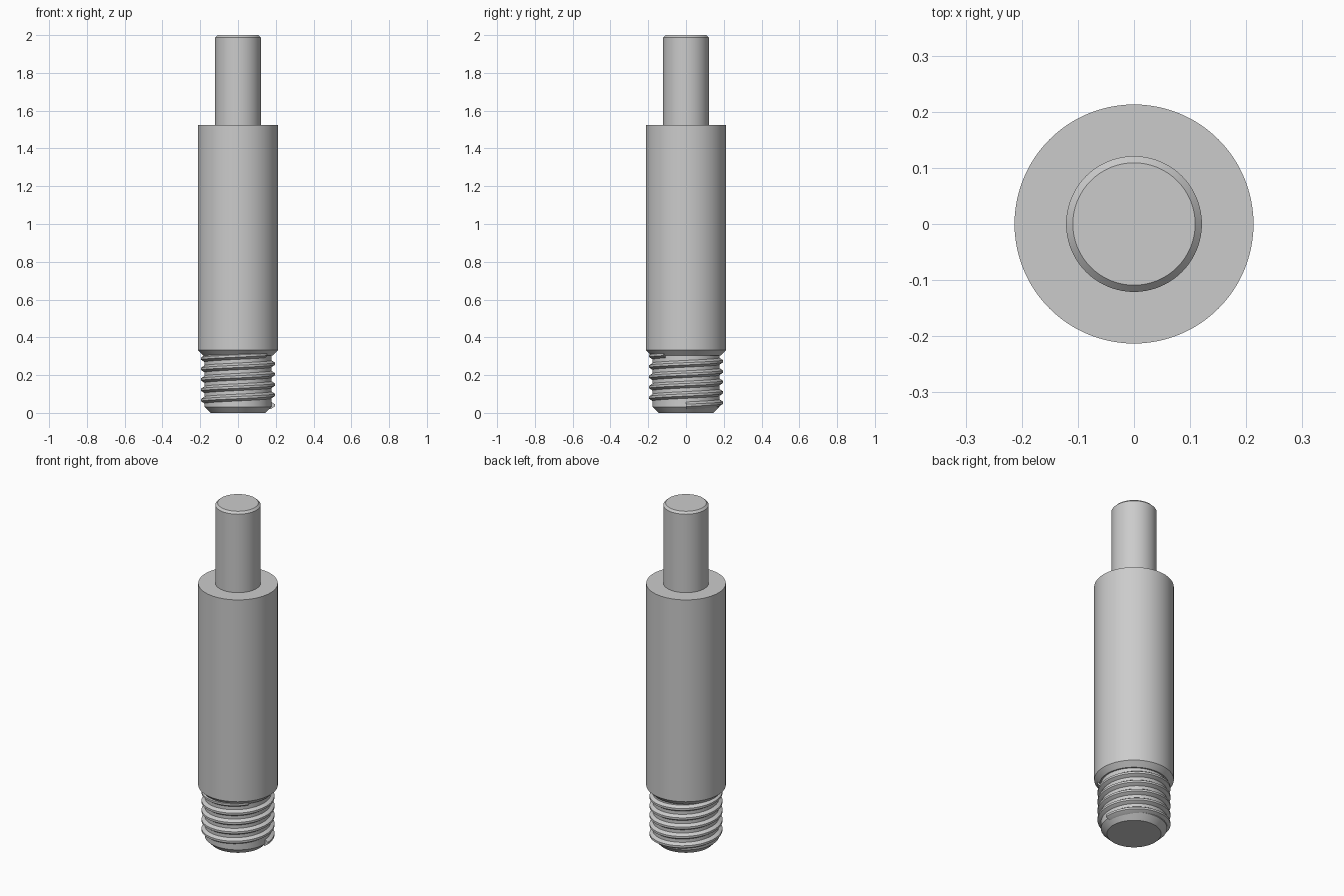
import bpy
import bmesh
from math import cos, sin, pi, radians

cube = bpy.data.objects.get("Cube")
if cube:
    bpy.data.objects.remove(cube, do_unlink=True)

SEGMENTS = 96

steel = bpy.data.materials.new("grey_steel")
steel.use_nodes = True
GREY = (0.6, 0.6, 0.6, 1)
steel.diffuse_color = GREY
steel.node_tree.nodes["Principled BSDF"].inputs["Base Color"].default_value = GREY


def finish(name, bm):
    """Turn a bmesh into a smooth shaded steel object with sharp edges kept."""
    bmesh.ops.recalc_face_normals(bm, faces=bm.faces)
    mesh = bpy.data.meshes.new(name)
    bm.to_mesh(mesh)
    bm.free()
    mesh.materials.append(steel)
    obj = bpy.data.objects.new(name, mesh)
    bpy.context.collection.objects.link(obj)
    bpy.ops.object.select_all(action="DESELECT")
    obj.select_set(True)
    bpy.context.view_layer.objects.active = obj
    bpy.ops.object.shade_smooth_by_angle(angle=radians(25))
    return obj


def bridge(bm, a, b):
    """Join two closed loops of vertices with quads."""
    for i in range(len(a)):
        j = (i + 1) % len(a)
        bm.faces.new((a[i], a[j], b[j], b[i]))


def lathe(name, profile):
    """Solid of revolution from (radius, height) points, capped at both ends."""
    bm = bmesh.new()
    angles = [2 * pi * i / SEGMENTS for i in range(SEGMENTS)]
    rings = [[bm.verts.new((r * cos(a), r * sin(a), z)) for a in angles]
             for r, z in profile]
    for low, high in zip(rings, rings[1:]):
        bridge(bm, low, high)
    bm.faces.new(rings[0])
    bm.faces.new(rings[-1])
    return finish(name, bm)


def helical_ridge(name, section, pitch, start, turns):
    """Sweep a closed (radius, height) section up a right-handed helix."""
    bm = bmesh.new()
    loops = []
    for i in range(int(turns * SEGMENTS) + 1):
        a = 2 * pi * i / SEGMENTS
        rise = start + pitch * i / SEGMENTS
        loops.append([bm.verts.new((r * cos(a), r * sin(a), z + rise))
                      for r, z in section])
    for low, high in zip(loops, loops[1:]):
        bridge(bm, low, high)
    bm.faces.new(loops[0])
    bm.faces.new(loops[-1])
    return finish(name, bm)


# Main barrel, shoulder chamfer underneath and slim chamfered pin on top
lathe("body_and_pin", [(0.185, 0.305), (0.213, 0.333), (0.213, 1.525),
                       (0.121, 1.525), (0.121, 1.988), (0.109, 2.0)])

# Threaded stud core with a chamfered tip
lathe("stud_core", [(0.145, 0), (0.177, 0.032), (0.177, 0.32)])

# Screw thread ridge
helical_ridge("stud_thread",
              [(0.17, -0.021), (0.177, -0.018), (0.195, -0.006),
               (0.195, 0.006), (0.177, 0.018), (0.17, 0.021)],
              pitch=0.055, start=0.04, turns=4.9)
